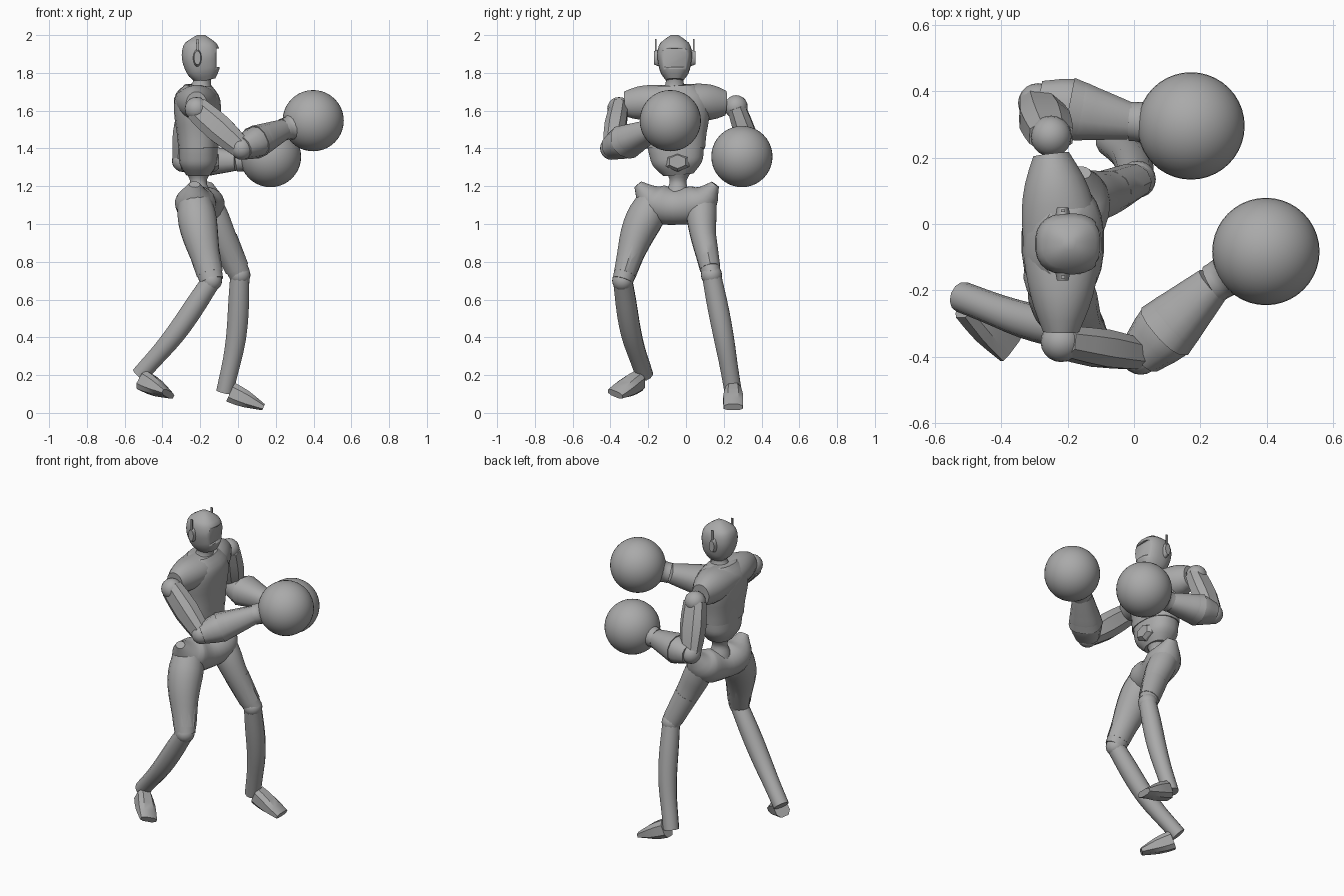
import bpy, bmesh, math
from mathutils import Vector

default_cube = bpy.data.objects.get("Cube")
if default_cube:
    bpy.data.objects.remove(default_cube, do_unlink=True)

grey = bpy.data.materials.new("plain grey")
grey.use_nodes = True
grey.diffuse_color = (.4, .4, .4, 1)
grey.node_tree.nodes["Principled BSDF"].inputs["Base Color"].default_value = grey.diffuse_color

LATERAL, FORWARD = Vector((0, 1, 0)), Vector((1, 0, 0))


def finish(name, bm, angle=40):
    bmesh.ops.recalc_face_normals(bm, faces=bm.faces)
    mesh = bpy.data.meshes.new(name)
    bm.to_mesh(mesh)
    bm.free()
    mesh.materials.append(grey)
    part = bpy.data.objects.new(name, mesh)
    bpy.context.collection.objects.link(part)
    bpy.ops.object.select_all(action="DESELECT")
    part.select_set(True)
    bpy.context.view_layer.objects.active = part
    bpy.ops.object.shade_smooth_by_angle(angle=math.radians(angle))
    return part


def sample(values, t):
    """Smooth curve through evenly spaced numbers or vectors."""
    span = len(values) - 1
    i = min(int(t * span), span - 1)
    f = t * span - i
    a, b = values[i], values[i + 1]
    before = values[i - 1] if i else a * 2 - b
    after = values[i + 2] if i + 2 <= span else b * 2 - a
    slope_a, slope_b = (b - before) / 2, (after - a) / 2
    lift = f * f * (3 - 2 * f)
    return (a + (b - a) * lift + slope_a * (f * (1 - f) * (1 - f))
            - slope_b * (f * f * (1 - f)))


def limb(name, path, widths, ratios=(1, 1), ref=LATERAL, sides=16, power=1, steps=10, angle=40):
    """Skin rounded rings along a path; ratios give depth against width."""
    bm = bmesh.new()
    path = [Vector(point) for point in path]
    centres = [sample(path, i / steps) for i in range(steps + 1)]
    rings = []
    for i, centre in enumerate(centres):
        along = (centres[min(i + 1, steps)] - centres[max(i - 1, 0)]).normalized()
        u = (ref - along * ref.dot(along)).normalized()
        v = along.cross(u)
        width = sample(widths, i / steps)
        depth = width * sample(ratios, i / steps)
        ring = []
        for k in range(sides):
            turn = math.tau * (k + .5) / sides
            c, s = math.cos(turn), math.sin(turn)
            c = math.copysign(abs(c) ** power, c) * width
            s = math.copysign(abs(s) ** power, s) * depth
            ring.append(bm.verts.new(centre + u * c + v * s))
        rings.append(ring)
    for low, high in zip(rings, rings[1:]):
        for k in range(sides):
            n = (k + 1) % sides
            bm.faces.new((low[k], low[n], high[n], high[k]))
    bm.faces.new(rings[0])
    bm.faces.new(rings[-1])
    return finish(name, bm, angle)


def ball(name, centre, radius, segments=20):
    bm = bmesh.new()
    bmesh.ops.create_uvsphere(bm, u_segments=segments, v_segments=segments // 2, radius=radius)
    bmesh.ops.translate(bm, verts=bm.verts, vec=centre)
    return finish(name, bm, angle=80)


def box(name, centre, size):
    bm = bmesh.new()
    bmesh.ops.create_cube(bm, size=1)
    bmesh.ops.scale(bm, verts=bm.verts, vec=size)
    bmesh.ops.translate(bm, verts=bm.verts, vec=centre)
    return finish(name, bm)


# Head with a recessed visor
skull = Vector((-.195, -.06, 1.88))
head = limb("head", [(-.17, -.06, 1.76), skull, (-.195, -.06, 2)],
            [.045, .073, .085, .092, .09, .075, .02], ratios=[1.15, 1.08],
            sides=24, power=.8, steps=12)
cutter = box("visor_cutter", skull + FORWARD * .125, (.09, .14, .1))
cutter.hide_render = True
cutter.hide_viewport = True
cut = head.modifiers.new("visor recess", "BOOLEAN")
cut.operation = "DIFFERENCE"
cut.object = cutter

# Ear discs and antennae, mirrored about the head
for word, side in (("right", -LATERAL), ("left", LATERAL)):
    ear = skull - FORWARD * .02 + side * .1
    limb(word + "_ear", [ear - side * .02, ear + side * .01], [.024, .018],
         ratios=[2, 2], ref=FORWARD, steps=2)
    box(word + "_antenna", ear + Vector((0, 0, .05)), (.012, .008, .1))

# Neck and torso
limb("neck", [(-.2, -.06, 1.68), (-.185, -.06, 1.8)], [.08, .05, .05])
limb("chest", [(-.21, -.055, 1.4), (-.215, -.055, 1.6), (-.21, -.06, 1.735)],
     [.157, .165, .18, .183, .165, .105], ratios=[.68, .68], sides=24, power=.85)
limb("abdomen", [(-.21, -.04, 1.26), (-.21, -.055, 1.43)],
     [.08, .13, .145, .152], ratios=[.8, .67], sides=24, power=.85)
limb("belly_plate", [(-.14, -.045, 1.33), (-.1, -.045, 1.33)],
     [.075, .07, .05], ratios=[.73, .73], sides=6, steps=2, angle=20)
limb("waist", [(-.21, -.045, 1.12), (-.21, -.04, 1.28)], [.07, .06, .045, .07])
limb("shoulder_yoke", [(-.22, -.325, 1.635), (-.22, -.06, 1.65), (-.25, .21, 1.64)],
     [.055, .085, .105, .115, .115, .11, .09, .055], ratios=[1.2, .75, 1.2],
     ref=FORWARD, sides=20, steps=14)

# Pelvis with raised hip points
right_hip, left_hip = Vector((-.23, -.17, 1.12)), Vector((-.17, .08, 1.12))
limb("pelvis", [(-.23, -.255, 1.21), right_hip, (-.2, -.05, 1.09), left_hip, (-.16, .155, 1.21)],
     [.03, .105, .095, .1, .03], ratios=[.8, 1, .8], ref=FORWARD, sides=20, steps=16)

# Legs: hip, thigh, knee, calf, heel, instep, toe and the thigh widths
legs = {
    "right": (right_hip, (-.2, -.26, .94), (-.14, -.335, .7), (-.33, -.29, .42),
              (-.52, -.22, .2), (-.5, -.25, .17), (-.37, -.375, .1),
              [.09, .1, .09, .07, .055]),
    "left": (left_hip, (-.09, .09, .95), (.01, .135, .73), (-.01, .2, .4),
             (-.07, .25, .11), (-.04, .25, .11), (.135, .25, .03),
             [.08, .08, .07, .06, .05]),
}
for word, (hip, thigh, knee, calf, heel, instep, toe, widths) in legs.items():
    limb(word + "_thigh", [hip, thigh, knee], widths, ratios=[1, 1.15])
    thigh, knee = Vector(thigh), Vector(knee)
    limb(word + "_thigh_guard", [thigh.lerp(knee, .15), thigh.lerp(knee, .85)],
         [widths[3] + .008, widths[4] + .006], ratios=[1.1, 1.15], sides=10, steps=3)
    ball(word + "_knee", knee, .056)
    limb(word + "_shin", [knee, calf, heel], [.052, .057, .055, .049, .047], sides=12)
    limb(word + "_foot", [instep, toe], [.044, .056, .053], ratios=[1.3, .35],
         sides=8, power=.7, steps=4, angle=25)

# Arms: shoulder, elbow, wrist and the centre of the round glove
arms = {
    "right": ((-.22, -.355, 1.61), (.02, -.395, 1.4), (.24, -.18, 1.5), (.398, -.083, 1.547)),
    "left": ((-.25, .265, 1.62), (-.29, .365, 1.335), (-.01, .31, 1.335), (.172, .296, 1.357)),
}
for word, joints in arms.items():
    shoulder, elbow, wrist, glove = map(Vector, joints)
    ball(word + "_shoulder_joint", shoulder, .062)
    ball(word + "_elbow", elbow, .06)
    limb(word + "_upper_arm", [shoulder, elbow], [.05, .06, .047], ratios=[1.4, 1.25],
         sides=8, power=.8, steps=4, angle=25)
    limb(word + "_forearm", [elbow, wrist], [.07, .095, .078, .057], ratios=[.85, .95],
         sides=12, power=.85)
    limb(word + "_cuff", [elbow.lerp(wrist, .33), elbow.lerp(wrist, .48)], [.099, .09],
         ratios=[.9, .9], sides=12, power=.85, steps=2)
    limb(word + "_glove_wrist", [wrist, wrist.lerp(glove, .5)], [.06, .067, .13], steps=5)
    ball(word + "_glove", glove, .162, segments=40)
